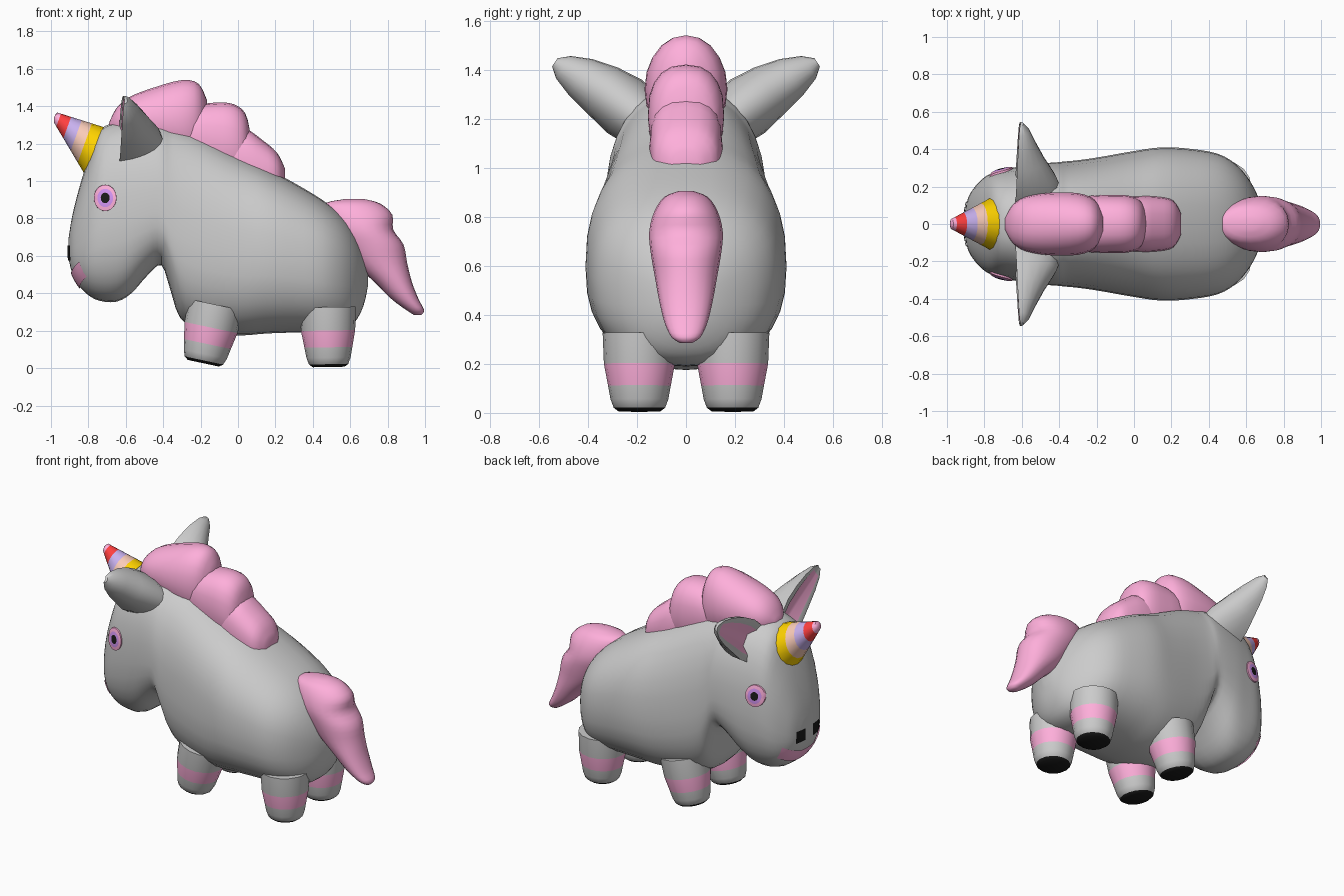
import bpy, bmesh, math
from mathutils import Vector
from mathutils.bvhtree import BVHTree

if "Cube" in bpy.data.objects:
    bpy.data.objects.remove(bpy.data.objects["Cube"])


def mat(name, *rgb):
    m = bpy.data.materials.new(name)
    m.diffuse_color = (*rgb, 1)
    m.use_nodes = True
    m.node_tree.nodes["Principled BSDF"].inputs["Base Color"].default_value = m.diffuse_color
    return m


GREY = mat("grey", .8, .8, .8)
PINK = mat("pink", 1, .43, .71)
BLACK = mat("black", .01, .01, .01)
ORANGE = mat("orange", 1, .65, 0)
PEACH = mat("peach", .95, .6, .48)
PURPLE = mat("purple", .58, .44, .86)
VIOLET = mat("violet", .65, .3, .9)
RED = mat("red", 1, .05, .05)


def skin(name, rings, pick=None, caps=(True, True), closed=True, angle=50):
    """Joins rings of points with quads; pick(ring, segment) gives a material."""
    bm = bmesh.new()
    vs = [[bm.verts.new(p) for p in r] for r in rings]
    n = len(rings[0])
    mats = []

    def paint(f, i, j):
        m = pick(i, j) if pick else None
        if m:
            if m not in mats:
                mats.append(m)
            f.material_index = mats.index(m)

    for i in range(len(vs) - 1):
        for j in range(n if closed else n - 1):
            k = (j + 1) % n
            paint(bm.faces.new((vs[i][j], vs[i][k], vs[i + 1][k], vs[i + 1][j])), i, j)
    if caps[0]:
        paint(bm.faces.new(vs[0]), 0, 0)
    if caps[1]:
        paint(bm.faces.new(vs[-1]), len(vs) - 2, 0)
    bmesh.ops.recalc_face_normals(bm, faces=bm.faces)
    me = bpy.data.meshes.new(name)
    bm.to_mesh(me)
    bm.free()
    for m in mats:
        me.materials.append(m)
    ob = bpy.data.objects.new(name, me)
    bpy.context.collection.objects.link(ob)
    bpy.ops.object.select_all(action='DESELECT')
    ob.select_set(True)
    bpy.context.view_layer.objects.active = ob
    bpy.ops.object.shade_smooth_by_angle(angle=math.radians(angle))
    return ob


def smooth(rows, steps=3):
    """Catmull-Rom between rows of section numbers."""
    out = []
    for i in range(len(rows) - 1):
        a, b, c, d = rows[max(i - 1, 0)], rows[i], rows[i + 1], rows[min(i + 2, len(rows) - 1)]
        for s in range(steps):
            t = s / steps
            out.append([.5 * (2 * q + (r - p) * t + (2 * p - 5 * q + 4 * r - u) * t * t
                              + (3 * q - p - 3 * r + u) * t ** 3) for p, q, r, u in zip(a, b, c, d)])
    return out + [rows[-1]]


def loft(name, rows, power, colour=None, upright=False, n=32):
    """rows: station, low, high, half width, centre of width."""
    rings = []
    for s, lo, hi, w, mid in smooth(rows):
        ring = []
        for k in range(n):
            a = 2 * math.pi * k / n
            c, sn = math.cos(a), math.sin(a)
            y = w * math.copysign(abs(c) ** (2 / power), c)
            v = mid + ((hi - mid) if sn > 0 else -(mid - lo)) * abs(sn) ** (2 / power) * (1 if sn else 0)
            ring.append((v, y, s) if upright else (s, y, v))
        rings.append(ring)
    return skin(name, rings, (lambda i, j: colour) if colour else None)


# Body and head in one skin, nose to rump
body = loft("body", [
    (-.905, .58, .70, .06, .64), (-.887, .51, .81, .14, .64), (-.85, .44, .96, .20, .66),
    (-.80, .39, 1.12, .25, .70), (-.74, .36, 1.27, .28, .75), (-.65, .355, 1.315, .30, .78),
    (-.57, .40, 1.325, .315, .80), (-.48, .50, 1.33, .325, .82), (-.41, .55, 1.32, .33, .82),
    (-.365, .43, 1.305, .335, .75), (-.31, .27, 1.29, .34, .70), (-.20, .20, 1.245, .355, .65),
    (0, .175, 1.14, .39, .60), (.15, .185, 1.07, .41, .60), (.30, .19, .99, .402, .58),
    (.45, .19, .90, .375, .55), (.55, .20, .82, .315, .53), (.62, .24, .73, .23, .51),
    (.67, .33, .62, .13, .49), (.695, .44, .53, .04, .49)], 2.4)

# Mane, three overlapping tufts
loft("mane_top", [
    (-.69, 1.25, 1.31, .03, 1.29), (-.65, 1.2, 1.39, .10, 1.31), (-.58, 1.18, 1.45, .145, 1.32),
    (-.45, 1.15, 1.50, .167, 1.32), (-.30, 1.1, 1.54, .165, 1.32), (-.21, 1.1, 1.52, .13, 1.32),
    (-.165, 1.15, 1.43, .06, 1.3)], 2.1, PINK, n=20)
loft("mane_middle", [
    (-.40, 1.1, 1.30, .05, 1.2), (-.28, 1.05, 1.39, .14, 1.24), (-.12, 1.0, 1.42, .155, 1.22),
    (-.02, 1.0, 1.41, .15, 1.2), (.04, 1.0, 1.36, .12, 1.16), (.065, 1.05, 1.26, .06, 1.15)],
    2.4, PINK, n=20)
loft("mane_lower", [
    (-.25, .95, 1.2, .05, 1.1), (-.12, .92, 1.28, .13, 1.12), (.02, .9, 1.29, .148, 1.1),
    (.13, .88, 1.22, .145, 1.06), (.21, .88, 1.15, .125, 1.03), (.25, .95, 1.07, .06, 1.01)],
    2.4, PINK, n=20)

# Tail, stacked level sections
loft("tail", [
    (.905, .58, .67, .03, .62), (.88, .46, .76, .09, .62), (.82, .45, .825, .13, .65),
    (.74, .48, .83, .15, .68), (.66, .54, .885, .145, .72), (.56, .62, .905, .128, .77),
    (.46, .73, .93, .11, .84), (.37, .82, .965, .088, .90), (.31, .90, .995, .06, .95),
    (.285, .94, .98, .025, .96)], 2.1, PINK, upright=True, n=20)

# Legs with a black sole and a pink band
LEG = [(0, .085), (.015, .105), (.05, .118), (.105, .128), (.195, .145), (.32, .15)]
LEG_COLOURS = [BLACK, GREY, GREY, PINK, GREY]


def leg(name, x, y, z, tilt):
    rings = []
    for h, r in LEG:
        ring = []
        for k in range(16):
            a = 2 * math.pi * k / 16
            p, q = r * math.cos(a), r * math.sin(a)
            ring.append((x + p * math.cos(tilt) + h * math.sin(tilt), y + q,
                         z + h * math.cos(tilt) - p * math.sin(tilt)))
        rings.append(ring)
    skin(name, rings, lambda i, j: LEG_COLOURS[i])


# Ears: rounded back, hollow pink front
EAR = [(.17, 1.19, .12, .25), (.25, 1.25, .13, .215), (.34, 1.315, .113, .15), (.43, 1.37, .088, .095),
       (.50, 1.41, .055, .055), (.535, 1.43, .02, .02)]


def ear(name, side):
    u = Vector((0, -.55, .83))
    rings = []
    for i, (y, z, w, d) in enumerate(EAR):
        base = Vector((-.635 + .005 * i, y, z))
        pts = [base + u * w * math.cos(math.pi * k / 10) + Vector((d * math.sin(math.pi * k / 10), 0, 0))
               for k in range(11)]
        pts += [base + u * w * c + Vector((dx * d, 0, 0))
                for c, dx in ((-.65, .03), (-.3, .2), (.3, .2), (.65, .03))]
        rings.append([(p.x, p.y * side, p.z) for p in pts])
    skin(name, rings, lambda i, j: PINK if 11 <= j <= 13 and i < 4 else GREY)


# Horn: skewed cone in coloured bands
STOPS = [-.2, .22, .45, .69, .92, 1, 1.03]
HORN_COLOURS = [ORANGE, PEACH, PURPLE, RED, PINK, PINK]
horn = []
for i, t in enumerate(STOPS):
    c = Vector((-.775, 0, 1.165)).lerp(Vector((-.975, 0, 1.34)), t)
    r = .135 - .107 * t if i < 6 else .012
    horn.append([c + r * (math.cos(k * math.pi / 8) * Vector((.34, 0, .94))
                          + math.sin(k * math.pi / 8) * Vector((0, 1, 0))) for k in range(16)])
skin("horn", horn, lambda i, j: HORN_COLOURS[i])

# Face details laid onto the head surface
tree = BVHTree.FromPolygons([v.co for v in body.data.vertices], [p.vertices for p in body.data.polygons])


def lay(origin, direction, lift):
    hit, normal, _, _ = tree.ray_cast(Vector(origin), Vector(direction))
    return hit - Vector(direction) * lift


def eye(name, side):
    rings = [[lay((-.71 + .06 * s * math.cos(k * math.pi / 12), 2 * side,
                   .91 + .07 * s * math.sin(k * math.pi / 12)), (0, -side, 0), lift)
              for k in range(24)]
             for s, lift in ((1.02, -.01), (1, .01), (.7, .013), (.4, .014), (.05, .014))]
    skin(name, rings, lambda i, j: (PINK, PINK, VIOLET, BLACK)[i], caps=(False, True))


def nostril(name, side):
    rows = [[lay((-2, side * (.04 + .02 * j), .575 + .02 * i), (1, 0, 0), .006)
             for j in range(5)] for i in range(5)]
    skin(name, rows, lambda i, j: BLACK, caps=(False, False), closed=False)


for side, label in ((-1, "right"), (1, "left")):
    leg("front_leg_" + label, -.185, .19 * side, .026, math.radians(12))
    leg("back_leg_" + label, .485, .19 * side, .006, math.radians(-1))
    ear("ear_" + label, side)
    eye("eye_" + label, side)
    nostril("nostril_" + label, side)

# Smiling mouth
mouth = [[lay((-2, y / 100, .425 + 1.6 * (y / 100) ** 2 + .02 * i), (1, 0, 0), .008)
          for y in range(-20, 21, 2)] for i in range(5)]
skin("mouth", mouth, lambda i, j: PINK, caps=(False, False), closed=False)
